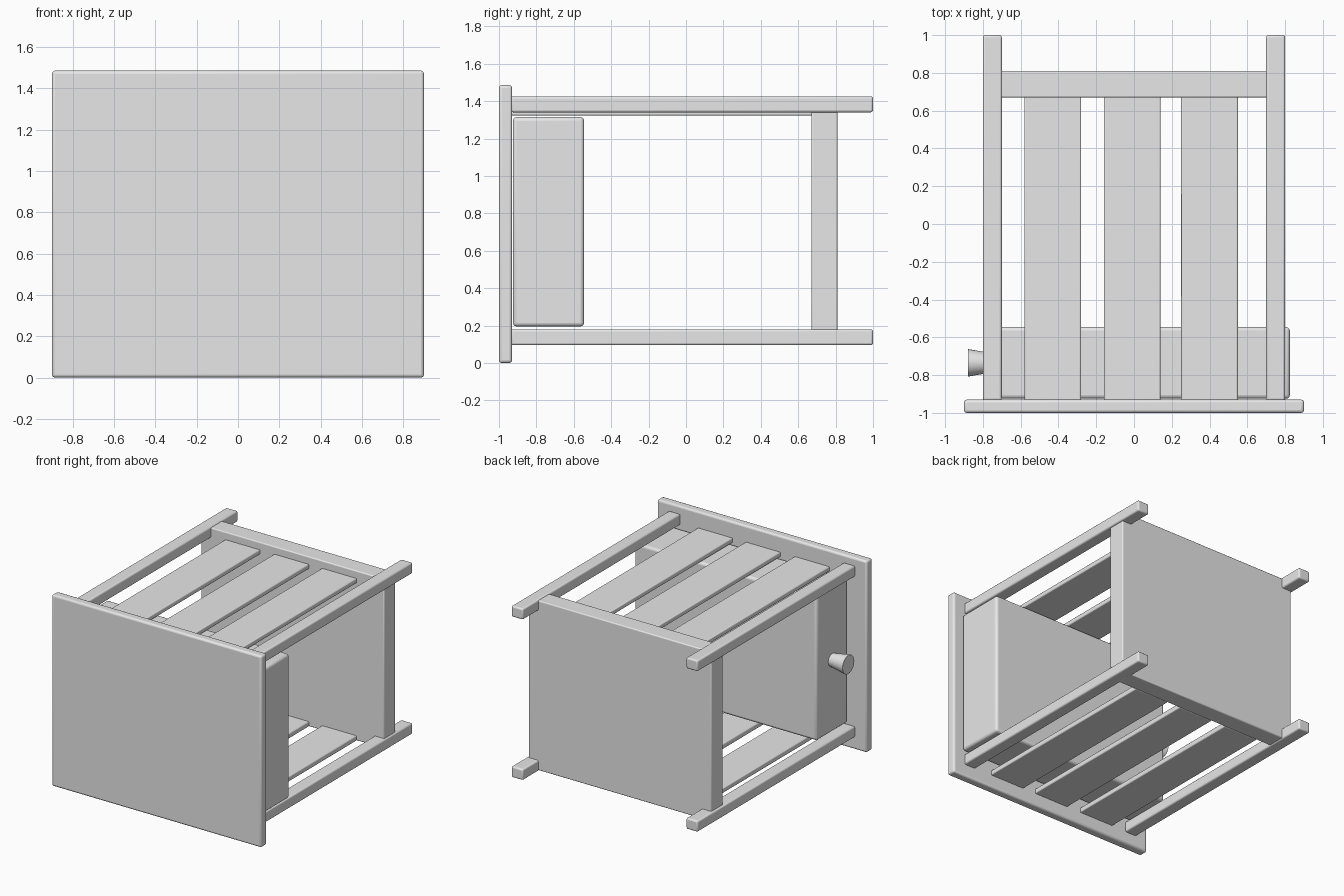
import bpy
import math

cube = bpy.data.objects.get("Cube")
if cube:
    bpy.data.objects.remove(cube, do_unlink=True)

grey = bpy.data.materials.new("plain grey")
grey.use_nodes = True
grey.diffuse_color = (0.8, 0.8, 0.8, 1)
grey.node_tree.nodes["Principled BSDF"].inputs["Base Color"].default_value = (0.8, 0.8, 0.8, 1)


def finish(obj, name, bevel):
    """Name, colour, round the edges and shade the active part."""
    obj.name = name
    obj.data.materials.append(grey)
    bpy.ops.object.transform_apply(location=False, rotation=True, scale=True)
    mod = obj.modifiers.new("rounded edges", 'BEVEL')
    mod.width = bevel
    mod.segments = 3
    mod.limit_method = 'ANGLE'
    mod.angle_limit = math.radians(40)
    bpy.ops.object.shade_smooth_by_angle(angle=math.radians(35))


def box(name, x, y, z, bevel):
    """Box given by its (low, high) range on each axis."""
    ranges = (x, y, z)
    bpy.ops.mesh.primitive_cube_add(size=1, location=[(a + b) / 2 for a, b in ranges])
    obj = bpy.context.object
    obj.scale = [b - a for a, b in ranges]
    finish(obj, name, bevel)


# Table top, standing upright at the front
box("table_top", (-0.9, 0.9), (-1.0, -0.93), (0, 1.485), 0.015)

# Four legs
for level, z in (("lower", (0.095, 0.18)), ("upper", (1.34, 1.425))):
    for side, x in (("right", (-0.8, -0.7)), ("left", (0.7, 0.8))):
        box(f"{level}_{side}_leg", x, (-0.935, 1.0), z, 0.012)

# Shelf between the legs
box("shelf", (-0.785, 0.785), (0.67, 0.81), (0.102, 1.418), 0.008)

# Three slats on each side
for level, z in (("lower", (0.1, 0.14)), ("upper", (1.323, 1.36))):
    for i, centre in enumerate((-0.43, -0.01, 0.4)):
        box(f"{level}_slat_{i + 1}", (centre - 0.15, centre + 0.15), (-0.935, 0.675), z, 0.008)

# Drawer
box("drawer", (-0.74, 0.825), (-0.925, -0.545), (0.195, 1.315), 0.02)

# Flared drawer knob
bpy.ops.mesh.primitive_cone_add(vertices=32, radius1=0.073, radius2=0.048, depth=0.145,
                                location=(-0.8075, -0.735, 0.755),
                                rotation=(0, math.pi / 2, 0))
finish(bpy.context.object, "drawer_knob", 0.003)
